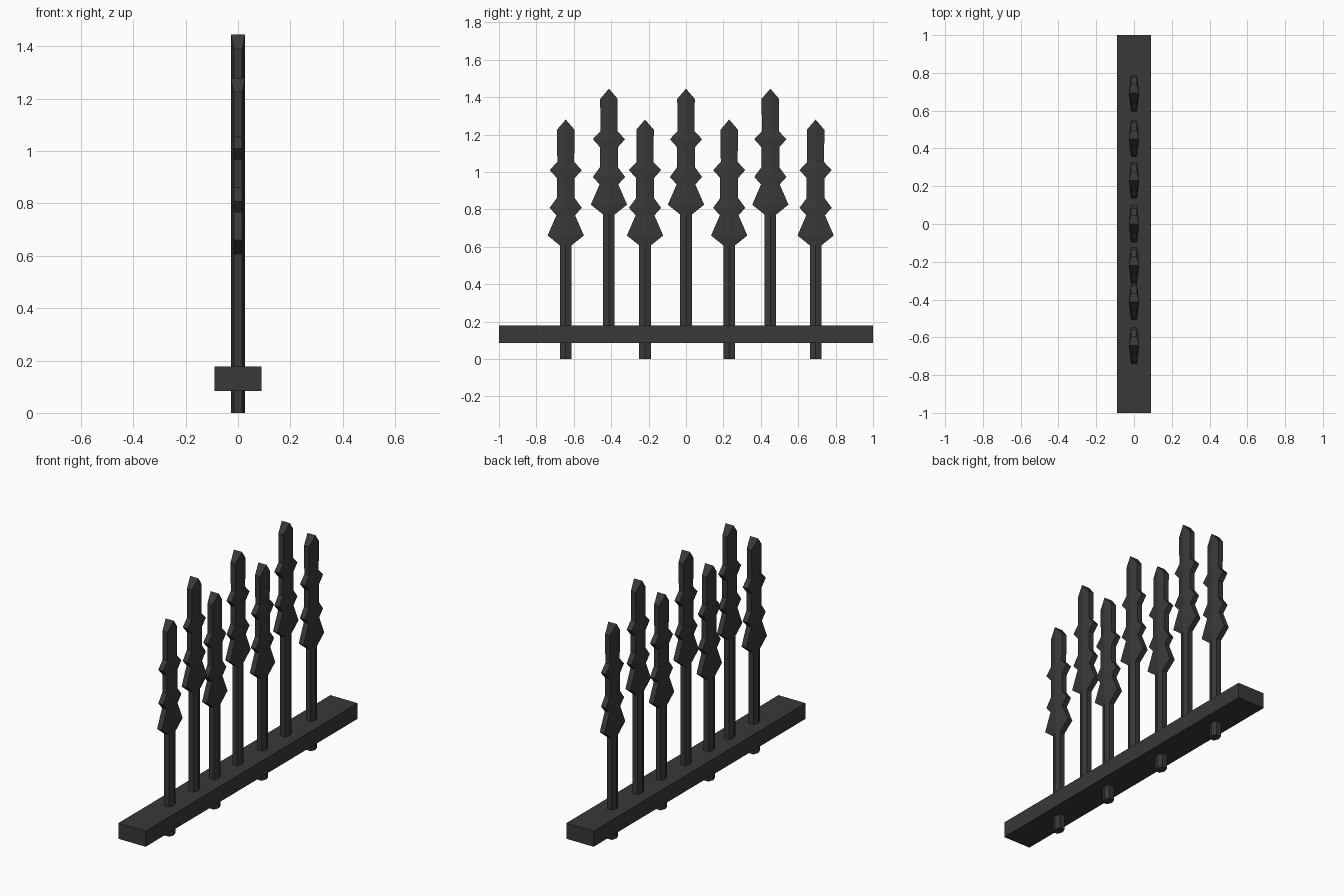
import bpy, bmesh

if "Cube" in bpy.data.objects:
    bpy.data.objects.remove(bpy.data.objects["Cube"])

def make_object(name, bm):
    bmesh.ops.recalc_face_normals(bm, faces=bm.faces)
    mesh = bpy.data.meshes.new(name)
    bm.to_mesh(mesh)
    bm.free()
    obj = bpy.data.objects.new(name, mesh)
    bpy.context.collection.objects.link(obj)
    mat = bpy.data.materials.get("dark_iron") or bpy.data.materials.new("dark_iron")
    mat.diffuse_color = (0.04, 0.04, 0.04, 1)
    mat.use_nodes = True
    mat.node_tree.nodes["Principled BSDF"].inputs["Base Color"].default_value = mat.diffuse_color
    mesh.materials.append(mat)
    return obj

# Half-width of a spear at each height: shaft, bulb, two barbs, blade
PROFILE = [(0, .031), (.607, .031), (.66, .097), (.768, .05), (.808, .086),
           (.86, .048), (.967, .048), (1.01, .086), (1.053, .045), (1.225, .047)]
TIP = 1.28
MID, FLAT = .027, .016   # half thickness at the centre and at the edges

def spear(name, y, z0):
    bm = bmesh.new()
    rings = []
    for z, w in PROFILE:
        pts = [(MID, 0), (FLAT, w), (-FLAT, w), (-MID, 0), (-FLAT, -w), (FLAT, -w)]
        rings.append([bm.verts.new((px, y + py, z0 + z)) for px, py in pts])
    bm.faces.new(rings[0])
    for a, b in zip(rings, rings[1:]):
        for i in range(6):
            j = (i + 1) % 6
            bm.faces.new((a[i], a[j], b[j], b[i]))
    # chisel tip: ridge running across the thickness
    r = rings[-1]
    p = bm.verts.new((MID, y, z0 + TIP))
    q = bm.verts.new((-MID, y, z0 + TIP))
    for f in ((r[0], r[1], p), (r[1], r[2], q, p), (r[2], r[3], q),
              (r[3], r[4], q), (r[4], r[5], p, q), (r[5], r[0], p)):
        bm.faces.new(f)
    make_object(name, bm)

# Alternating low and raised spears
for i, y in enumerate((-.643, -.412, -.219, 0, .231, .451, .693)):
    spear(f"spear_{i + 1}", y, .165 * (i % 2))

# Base rail
bm = bmesh.new()
bmesh.ops.create_cube(bm, size=1)
for v in bm.verts:
    v.co = (v.co.x * .18, v.co.y * 2, v.co.z * .093 + .131)
make_object("base_rail", bm)
